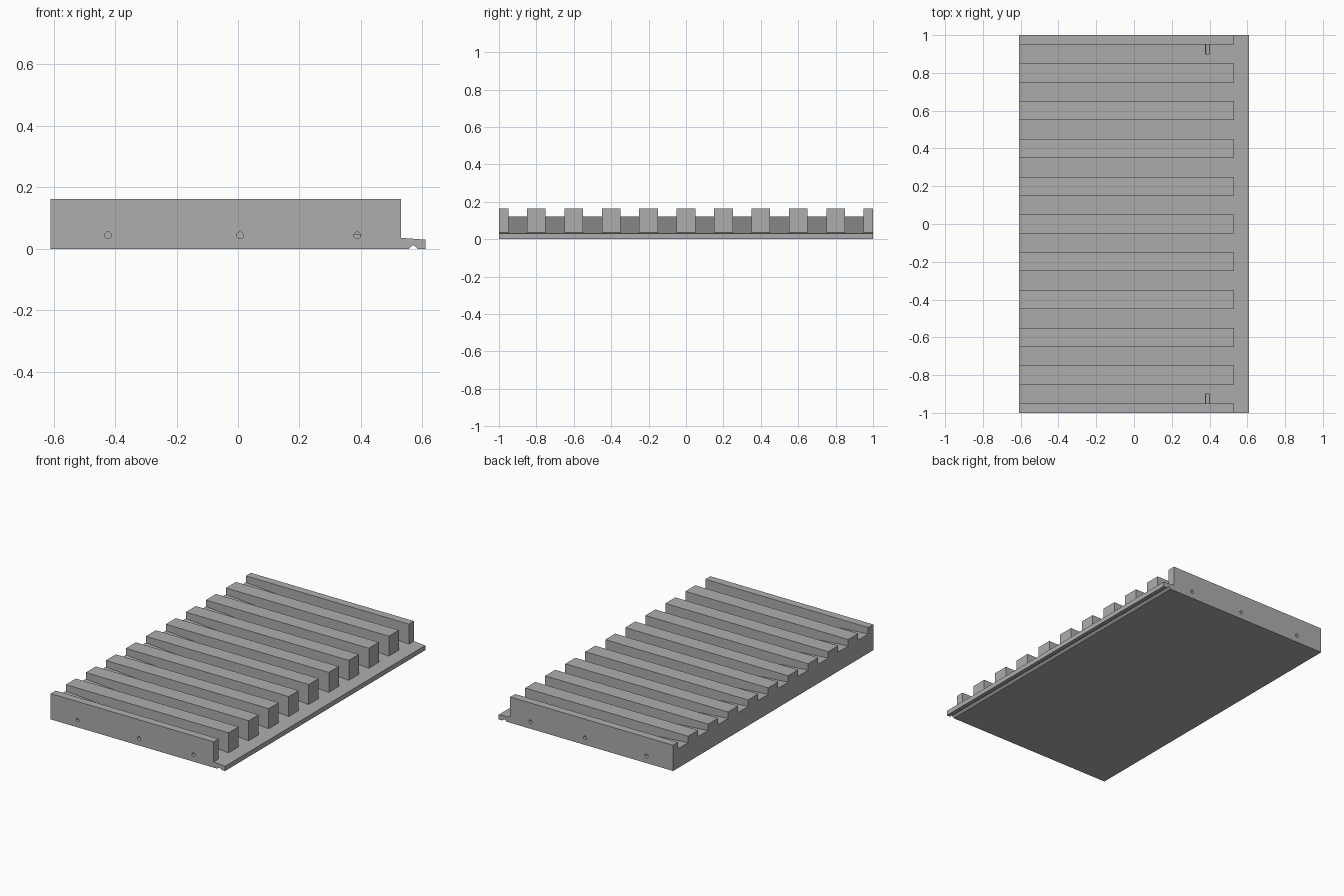
import bpy, bmesh, math

if "Cube" in bpy.data.objects:
    bpy.data.objects.remove(bpy.data.objects["Cube"], do_unlink=True)

HALF_X, HALF_Y, TOP = 0.61, 1.0, 0.163
RIB_END = 0.53
PITCH, RIB_WIDTH = 0.2, 0.1


def floor_z(x):
    """Height of the sloping channel floor."""
    return 0.076 - 0.0754 * x


def add_prism(bm, profile, y0, y1):
    """Extrude an x-z profile along y."""
    face = bm.faces.new([bm.verts.new((x, y0, z)) for x, z in profile])
    out = bmesh.ops.extrude_face_region(bm, geom=[face])
    moved = [v for v in out["geom"] if isinstance(v, bmesh.types.BMVert)]
    bmesh.ops.translate(bm, verts=moved, vec=(0, y1 - y0, 0))


def make_object(name, prisms):
    bm = bmesh.new()
    for profile, y0, y1 in prisms:
        add_prism(bm, profile, y0, y1)
    bmesh.ops.recalc_face_normals(bm, faces=bm.faces)
    mesh = bpy.data.meshes.new(name)
    bm.to_mesh(mesh)
    bm.free()
    obj = bpy.data.objects.new(name, mesh)
    bpy.context.collection.objects.link(obj)
    return obj


def cut(target, cutter):
    cutter.hide_render = True
    mod = target.modifiers.new("cut", "BOOLEAN")
    mod.operation, mod.solver, mod.object = "DIFFERENCE", "EXACT", cutter
    bpy.context.view_layer.objects.active = target
    bpy.ops.object.modifier_apply(modifier=mod.name)
    bpy.data.objects.remove(cutter, do_unlink=True)


# Body: block with a low front lip and a drip groove beneath it
body = [(-HALF_X, 0), (0.555, 0), (0.57, 0.013), (0.585, 0), (HALF_X, 0),
        (HALF_X, floor_z(HALF_X)), (RIB_END, floor_z(RIB_END)),
        (RIB_END, TOP), (-HALF_X, TOP)]
panel = make_object("ribbed_panel", [(body, -HALF_Y, HALF_Y)])

# Sloping channels between the ribs
channel = [(-0.7, floor_z(-0.7)), (RIB_END, floor_z(RIB_END)), (0.7, 0.3), (-0.7, 0.3)]
gap = PITCH - RIB_WIDTH
starts = [-HALF_Y + RIB_WIDTH / 2 + i * PITCH for i in range(10)]
cut(panel, make_object("channel_cutter", [(channel, y, y + gap) for y in starts]))

# Teardrop dowel holes in both ends
holes = []
for x in (-0.423, 0.007, 0.388):
    ring = [math.radians(a) for a in range(150, 391, 30)]
    drop = [(x + 0.011 * math.cos(a), 0.044 + 0.011 * math.sin(a)) for a in ring]
    drop.append((x, 0.058))
    holes += [(drop, -1.1, -0.9), (drop, 0.9, 1.1)]
cut(panel, make_object("hole_cutter", holes))

# Single grey material
grey = bpy.data.materials.new("plain_grey")
grey.use_nodes = True
colour = (0.42, 0.42, 0.42, 1)
grey.diffuse_color = colour
grey.node_tree.nodes["Principled BSDF"].inputs["Base Color"].default_value = colour
panel.data.materials.clear()
panel.data.materials.append(grey)
for poly in panel.data.polygons:
    poly.material_index = 0
